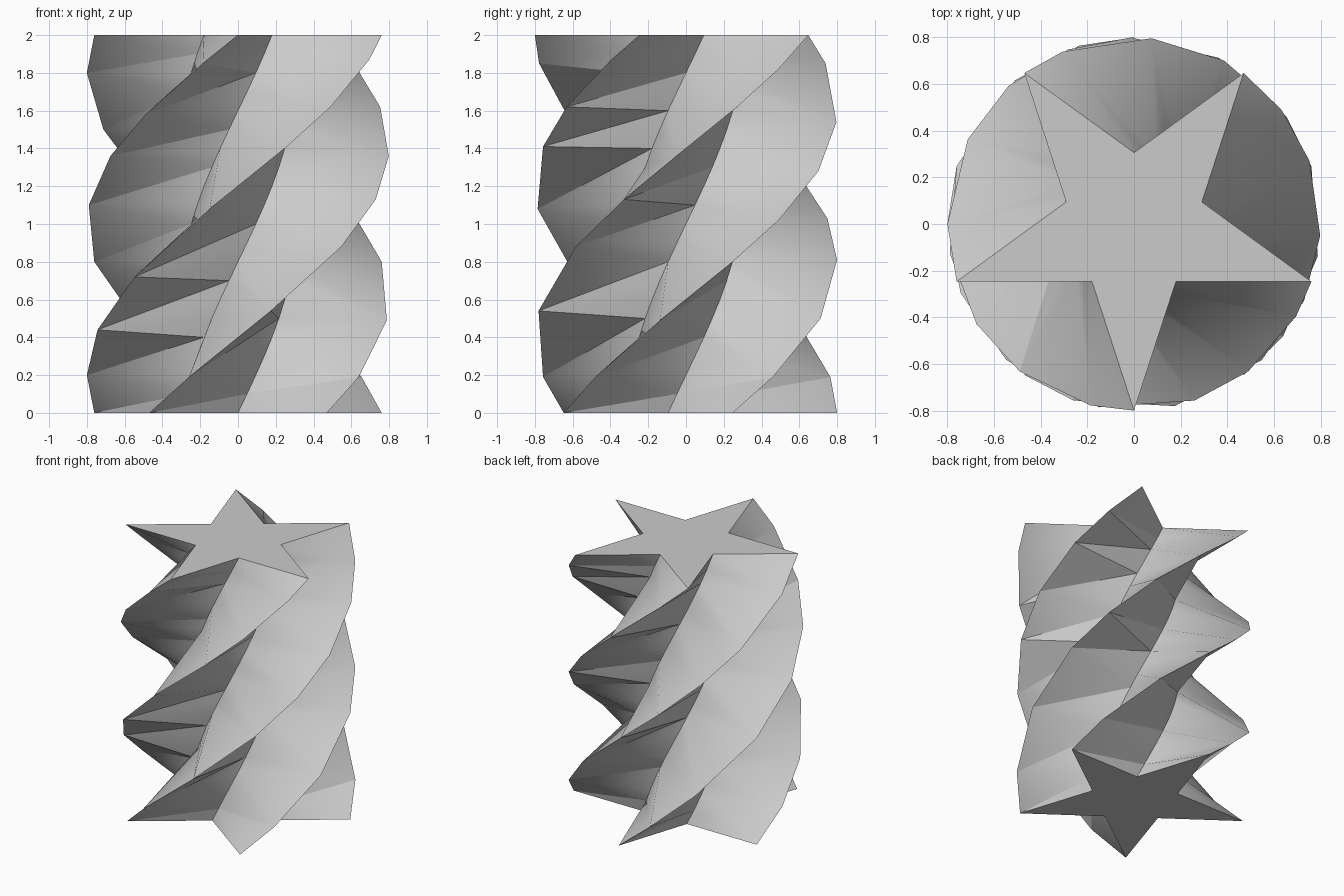
import bpy
import bmesh
from math import cos, sin, radians, pi

cube = bpy.data.objects.get("Cube")
if cube:
    bpy.data.objects.remove(cube, do_unlink=True)

HEIGHT, OUTER, INNER = 2.0, 0.8, 0.306
TWIST = pi                      # half a turn over the full height
POINTS = 5

# Heights of the corners along each of the five coarse ridges
RIDGES = [
    [0.19, 0.50, 0.81, 1.03, 1.27, 1.50, 1.80],
    [0.19, 0.44, 0.80, 1.10, 1.36, 1.58, 1.85],
    [0.20, 0.44, 0.72, 1.08, 1.41, 1.62, 1.87],
    [0.19, 0.54, 0.88, 1.13, 1.36, 1.62, 1.82],
    [0.19, 0.49, 0.80, 1.02, 1.28, 1.54, 1.85],
]
VALLEY_STEPS = 20


def helix(bm, start, radius, heights):
    """Column of vertices that climbs and turns about the z axis."""
    column = []
    for z in [0.0] + heights + [HEIGHT]:
        a = start + TWIST * z / HEIGHT
        column.append(bm.verts.new((radius * cos(a), radius * sin(a), z)))
    return column


def stitch(bm, left, right):
    """Fill the flank between two columns with triangles, lowest corner first."""
    i = j = 0
    while i < len(left) - 1 or j < len(right) - 1:
        step_left = j == len(right) - 1 or (
            i < len(left) - 1 and left[i + 1].co.z <= right[j + 1].co.z)
        new = left[i + 1] if step_left else right[j + 1]
        bm.faces.new((left[i], right[j], new)).smooth = True
        i, j = (i + 1, j) if step_left else (i, j + 1)


bm = bmesh.new()

# Ridges and valleys alternate around the star
columns = []
valley = [HEIGHT * k / VALLEY_STEPS for k in range(1, VALLEY_STEPS)]
for n in range(POINTS):
    start = radians(18 + 72 * n)
    columns.append(helix(bm, start, OUTER, RIDGES[n]))
    columns.append(helix(bm, start + pi / POINTS, INNER, valley))

# Flanks
for n, column in enumerate(columns):
    stitch(bm, column, columns[(n + 1) % len(columns)])

# Star caps
bm.faces.new([c[-1] for c in columns])
bm.faces.new([c[0] for c in reversed(columns)])
bm.normal_update()

mesh = bpy.data.meshes.new("twisted_star_column")
bm.to_mesh(mesh)
bm.free()
column_obj = bpy.data.objects.new("twisted_star_column", mesh)
bpy.context.collection.objects.link(column_obj)

# Plain grey
grey = bpy.data.materials.new("light_grey")
grey.use_nodes = True
colour = (0.6, 0.6, 0.6, 1.0)
grey.diffuse_color = colour
grey.node_tree.nodes["Principled BSDF"].inputs["Base Color"].default_value = colour
mesh.materials.append(grey)

# Smooth flanks, crisp ridges and cap edges
bpy.ops.object.select_all(action="DESELECT")
column_obj.select_set(True)
bpy.context.view_layer.objects.active = column_obj
bpy.ops.object.shade_smooth_by_angle(angle=radians(35))
